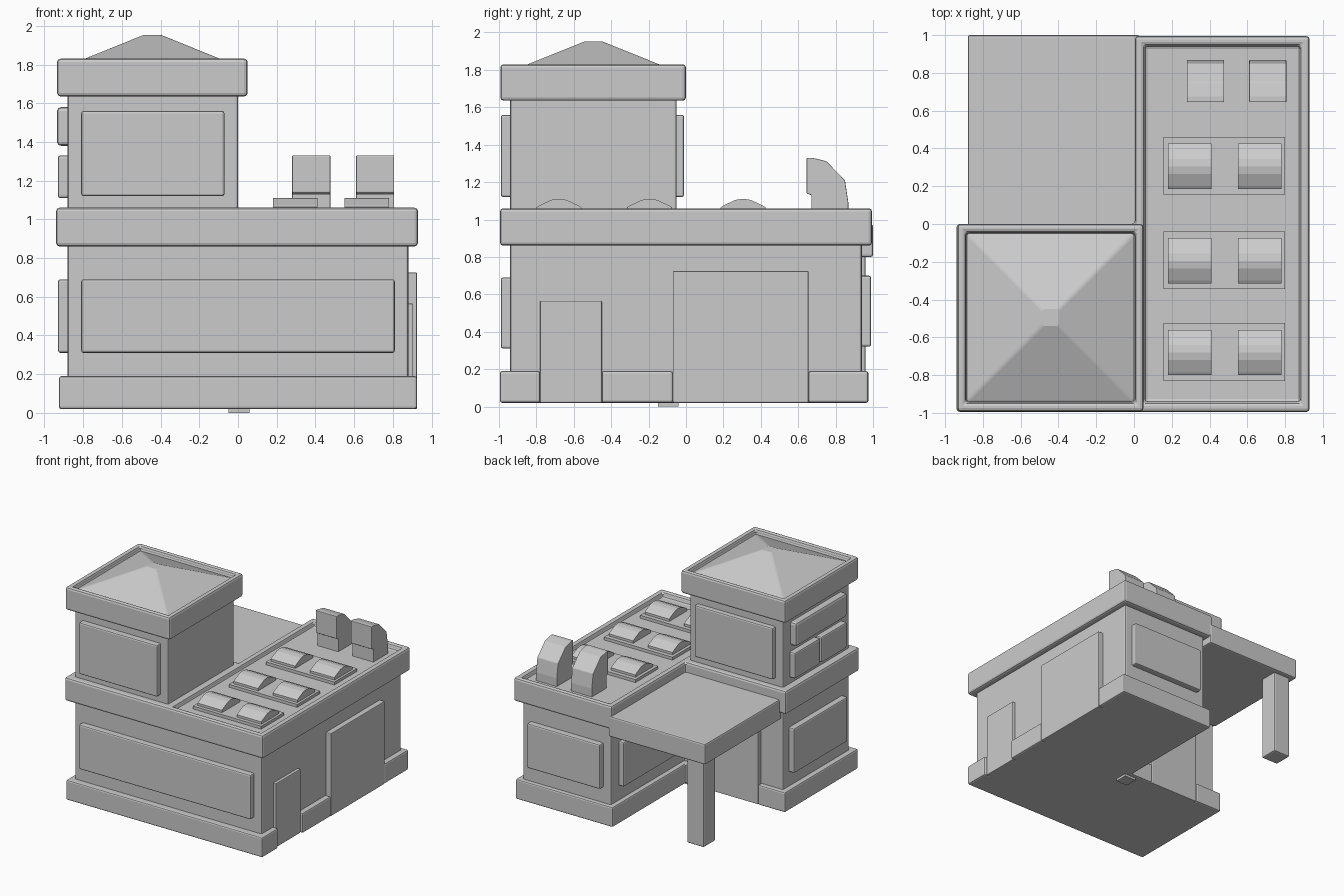
import bpy, bmesh, math
from mathutils import Vector

if "Cube" in bpy.data.objects:
    bpy.data.objects.remove(bpy.data.objects["Cube"])


def prism(name, pts, axis, a, b, bevel=0.012):
    """Extrude a closed outline along an axis: z uses (x, y), x uses (y, z)."""
    place = (lambda p, t: (p[0], p[1], t)) if axis == 'z' else (lambda p, t: (t, p[0], p[1]))
    bm = bmesh.new()
    lo = [bm.verts.new(place(p, a)) for p in pts]
    hi = [bm.verts.new(place(p, b)) for p in pts]
    n = len(pts)
    bm.faces.new(lo[::-1])
    bm.faces.new(hi)
    for i in range(n):
        j = (i + 1) % n
        bm.faces.new((lo[i], lo[j], hi[j], hi[i]))
    bmesh.ops.recalc_face_normals(bm, faces=bm.faces)
    mesh = bpy.data.meshes.new(name)
    bm.to_mesh(mesh)
    bm.free()
    ob = bpy.data.objects.new(name, mesh)
    bpy.context.collection.objects.link(ob)
    if bevel:
        m = ob.modifiers.new("edge_bevel", 'BEVEL')
        m.width, m.segments, m.limit_method = bevel, 2, 'ANGLE'
    return ob


def box(name, x0, x1, y0, y1, z0, z1, bevel=0.012):
    return prism(name, [(x0, y0), (x1, y0), (x1, y1), (x0, y1)], 'z', z0, z1, bevel)


def recess(ob, x0, x1, y0, y1, z0):
    """Sink the top of a slab, leaving a raised rim."""
    cutter = box("recess_cutter", x0, x1, y0, y1, z0, z0 + 1, 0)
    cutter.hide_render = True
    m = ob.modifiers.new("recess", 'BOOLEAN')
    m.operation, m.object, m.solver = 'DIFFERENCE', cutter, 'EXACT'
    bpy.context.view_layer.objects.active = ob
    bpy.ops.object.modifier_move_to_index(modifier="recess", index=0)
    bpy.ops.object.modifier_apply(modifier="recess")
    bpy.data.objects.remove(cutter)


def ell(x0, x1, y0, y1, xi, yi):
    return [(x0, y0), (x1, y0), (x1, y1), (xi, y1), (xi, yi), (x0, yi)]


# L-shaped walls
prism("walls", ell(-0.88, 0.88, -0.94, 0.94, 0.05, -0.05), 'z', 0.02, 0.90)

# Plinth, notched where the doors stand
prism("plinth", [(-0.925, -0.995), (0.925, -0.995), (0.925, -0.78), (0.87, -0.78),
                 (0.87, -0.45), (0.925, -0.45), (0.925, -0.07), (0.87, -0.07),
                 (0.87, 0.655), (0.925, 0.655), (0.925, 0.975), (0.01, 0.975),
                 (0.01, -0.01), (-0.2, -0.01), (-0.2, -0.06), (-0.67, -0.06),
                 (-0.67, -0.01), (-0.925, -0.01)], 'z', 0.02, 0.19)
box("foot_plate", -0.05, 0.06, -0.15, -0.04, 0.0, 0.03, 0)

# Parapet with sunken roof over the right wing
parapet = prism("parapet", ell(-0.94, 0.93, -0.995, 0.995, 0.005, 0.0), 'z', 0.86, 1.06, 0.018)
recess(parapet, 0.055, 0.88, -0.945, 0.945, 1.02)

# Doors
box("side_door", 0.86, 0.905, -0.78, -0.45, 0.02, 0.565, 0.006)
box("garage_door", 0.86, 0.925, -0.07, 0.655, 0.02, 0.725, 0.006)
box("rear_door", -0.67, -0.2, -0.08, -0.015, 0.02, 0.72, 0.006)

# Ground floor windows
box("front_window", -0.81, 0.81, -0.99, -0.92, 0.31, 0.69)
box("left_window", -0.93, -0.86, -0.85, -0.13, 0.31, 0.69)
box("back_window", 0.12, 0.81, 0.92, 0.99, 0.32, 0.70)
box("courtyard_window", 0.005, 0.07, 0.12, 0.83, 0.31, 0.69)

# Tower
box("tower_walls", -0.88, 0.0, -0.94, -0.05, 1.03, 1.68)
cap = box("tower_cap", -0.935, 0.05, -0.993, 0.0, 1.635, 1.83, 0.018)
recess(cap, -0.89, 0.005, -0.945, -0.045, 1.785)
for name, y0, y1 in (("tower_front_window", -0.99, -0.92), ("tower_back_window", -0.07, -0.01)):
    box(name, -0.81, -0.07, y0, y1, 1.12, 1.56)
box("tower_left_window_top", -0.935, -0.86, -0.84, -0.15, 1.38, 1.58, 0.02)
for i, y in enumerate((-0.84, -0.48)):
    box(f"tower_left_window_{i + 1}", -0.93, -0.86, y, y + 0.34, 1.11, 1.33)

# Pyramid roof with a small blunt top
roof = box("tower_roof", -0.89, 0.005, -0.945, -0.045, 1.79, 1.953, 0.01)
for v in roof.data.vertices:
    if v.co.z > 1.9:
        v.co.x = -0.4425 + math.copysign(0.045, v.co.x + 0.4425)
        v.co.y = -0.495 + math.copysign(0.045, v.co.y + 0.495)

# Canopy and post over the back left corner
box("canopy", -0.88, 0.03, -0.03, 1.0, 0.80, 0.975)
box("canopy_post", -0.84, -0.68, 0.80, 0.96, 0.07, 0.85)

# Skylights: three plates with two domes each
dome = [(-0.12, 1.03), (-0.12, 1.065), (-0.105, 1.075), (-0.04, 1.105), (0, 1.111),
        (0.04, 1.105), (0.105, 1.075), (0.12, 1.065), (0.12, 1.03)]
for i, y in enumerate((-0.68, -0.195, 0.305)):
    box(f"skylight_plate_{i + 1}", 0.155, 0.80, y - 0.15, y + 0.155, 1.0, 1.045, 0)
    for j, x in enumerate((0.18, 0.55)):
        prism(f"skylight_{i + 1}_{j + 1}", [(y + p, z) for p, z in dome], 'x', x, x + 0.23, 0)

# Hooded roof vents
hood = [(0.67, 1.0), (0.67, 1.13), (0.645, 1.14), (0.645, 1.33), (0.675, 1.33),
        (0.75, 1.312), (0.85, 1.21), (0.868, 1.09), (0.868, 1.0)]
for i, x in enumerate((0.28, 0.61)):
    prism(f"roof_vent_{i + 1}", hood, 'x', x, x + 0.197, 0.004)
